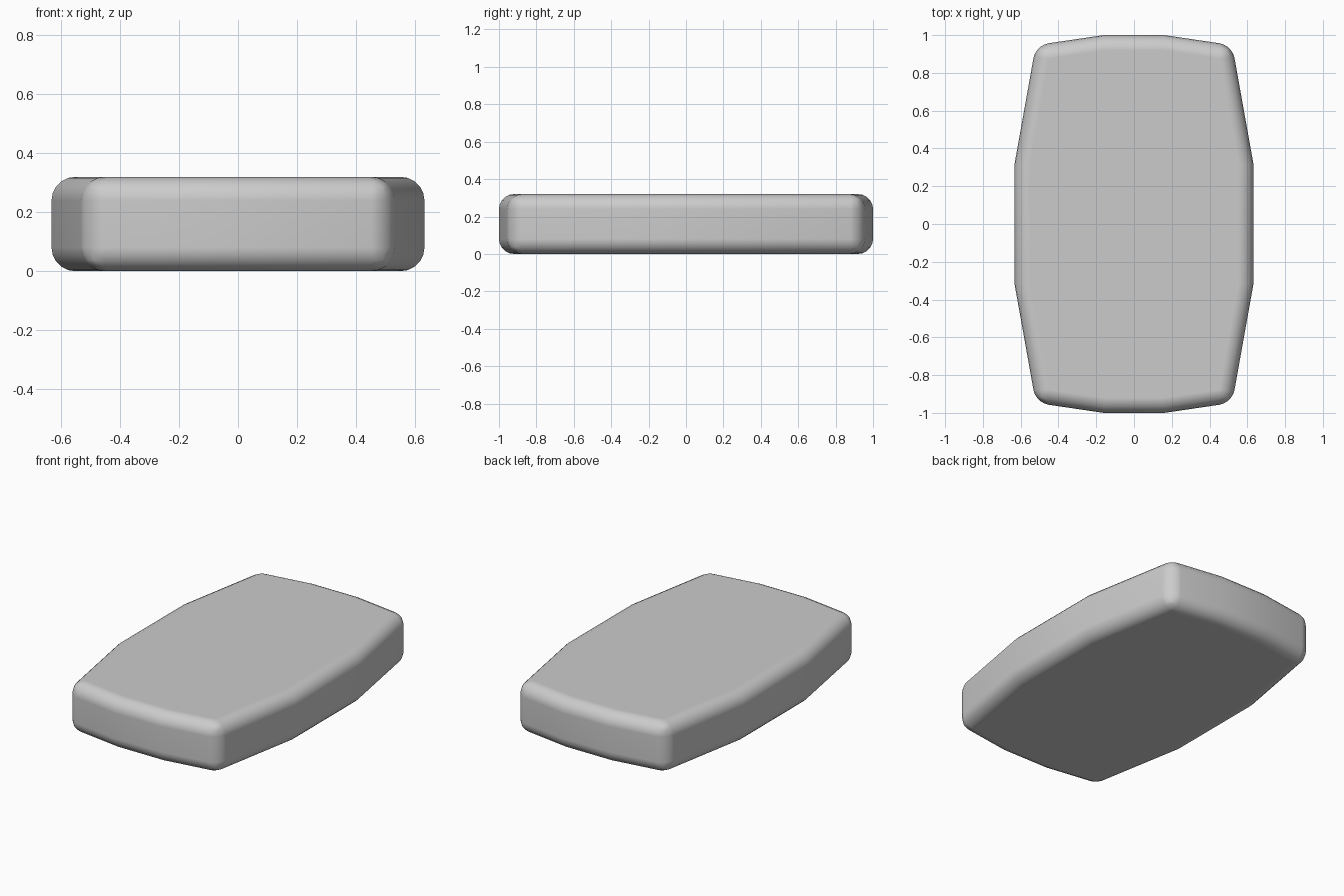
import bpy, bmesh

if "Cube" in bpy.data.objects:
    bpy.data.objects.remove(bpy.data.objects["Cube"])

HEIGHT = 0.32
# One quarter of the outline: end kink, corner, side kink
quarter = [(0.16, 1.0), (0.52, 0.947), (0.632, 0.32)]

# Mirror the quarter into a full closed outline (clockwise)
half = quarter + [(x, -y) for x, y in reversed(quarter)]
outline = half + [(-x, y) for x, y in reversed(half)]

bm = bmesh.new()
base = bm.faces.new([bm.verts.new((x, y, 0)) for x, y in outline])
ext = bmesh.ops.extrude_face_region(bm, geom=[base])
bmesh.ops.translate(bm, vec=(0, 0, HEIGHT),
                    verts=[g for g in ext["geom"] if isinstance(g, bmesh.types.BMVert)])
if not any(base in e.link_faces for e in bm.edges if len(e.link_faces) == 2):
    bm.faces.new([v for v in bm.verts if v.co.z < 0.01])
bmesh.ops.recalc_face_normals(bm, faces=bm.faces)

# Bevel weights: full on the rims, a little less on the four corner uprights
weight = bm.edges.layers.float.new("bevel_weight_edge")
for e in bm.edges:
    a, b = (v.co for v in e.verts)
    if abs(a.z - b.z) < 0.01:
        e[weight] = 1.0
    elif abs(abs(a.x) - 0.52) < 0.01:
        e[weight] = 0.85

mesh = bpy.data.meshes.new("rounded_slab")
bm.to_mesh(mesh)
bm.free()
slab = bpy.data.objects.new("rounded_slab", mesh)
bpy.context.collection.objects.link(slab)

# Soft rounded edges
bevel = slab.modifiers.new("rounding", "BEVEL")
bevel.limit_method = 'WEIGHT'
bevel.width = 0.08
bevel.segments = 5

# Smooth shading, with the broad faces kept flat
for p in mesh.polygons:
    p.use_smooth = True
normals = slab.modifiers.new("flat_faces", "WEIGHTED_NORMAL")
normals.keep_sharp = True
